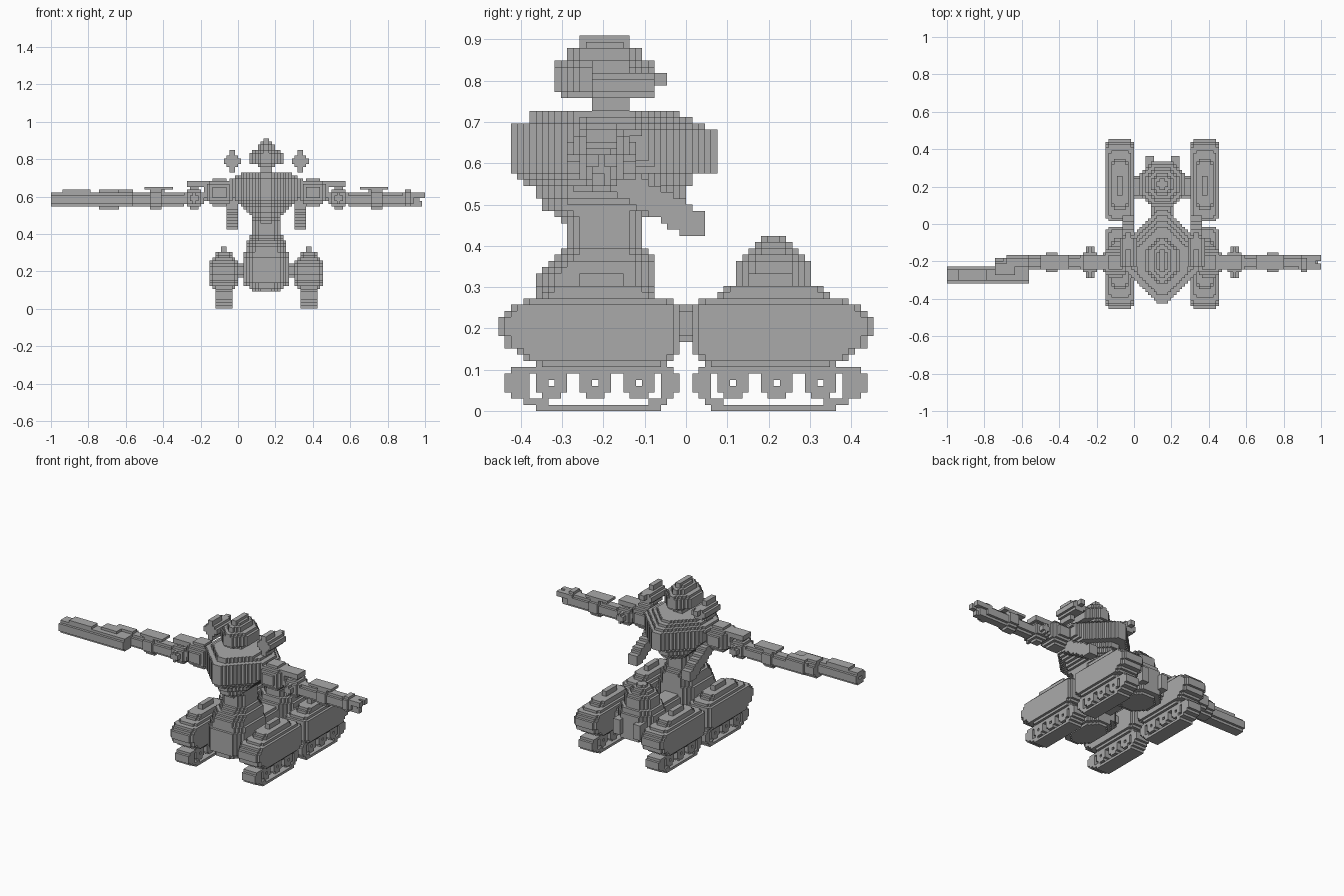
import bpy
import bmesh
import math

if "Cube" in bpy.data.objects:
    bpy.data.objects.remove(bpy.data.objects["Cube"])

V = 1 / 66          # edge length of one cube
CX = 10             # x of the body's middle plane, in cubes

grey = bpy.data.materials.new("grey")
grey.diffuse_color = (0.4, 0.4, 0.4, 1)
grey.use_nodes = True
grey.node_tree.nodes["Principled BSDF"].inputs["Base Color"].default_value = grey.diffuse_color


def block(x0, x1, y0, y1, z0, z1, c=0, axes="xyz"):
    """Cells of a box whose edges are cut back by c cells across the given axes."""
    cells = set()
    for x in range(x0, x1):
        for y in range(y0, y1):
            for z in range(z0, z1):
                d = []
                if "x" in axes:
                    d.append(min(x - x0, x1 - 1 - x))
                if "y" in axes:
                    d.append(min(y - y0, y1 - 1 - y))
                if "z" in axes:
                    d.append(min(z - z0, z1 - 1 - z))
                d.sort()
                if c == 0 or d[0] + d[1] >= c:
                    cells.add((x, y, z))
    return cells


def arm_block(d0, d1, *rest, **kw):
    """Box measured outward from the middle plane, on the right side."""
    return block(CX + d0, CX + d1, *rest, **kw)


def flip_x(cells):
    return {(2 * CX - 1 - x, y, z) for x, y, z in cells}


def flip_y(cells):
    return {(x, -1 - y, z) for x, y, z in cells}


SIDES = [((1, 0, 0), ((1, 0, 0), (1, 1, 0), (1, 1, 1), (1, 0, 1))),
         ((-1, 0, 0), ((0, 0, 0), (0, 0, 1), (0, 1, 1), (0, 1, 0))),
         ((0, 1, 0), ((0, 1, 0), (0, 1, 1), (1, 1, 1), (1, 1, 0))),
         ((0, -1, 0), ((0, 0, 0), (1, 0, 0), (1, 0, 1), (0, 0, 1))),
         ((0, 0, 1), ((0, 0, 1), (1, 0, 1), (1, 1, 1), (0, 1, 1))),
         ((0, 0, -1), ((0, 0, 0), (0, 1, 0), (1, 1, 0), (1, 0, 0)))]


def build(name, cells):
    """Skin a set of cells with its outer faces only."""
    bm = bmesh.new()
    verts = {}
    for x, y, z in sorted(cells):
        for n, corners in SIDES:
            if (x + n[0], y + n[1], z + n[2]) in cells:
                continue
            ring = []
            for a, b, c in corners:
                k = (x + a, y + b, z + c)
                if k not in verts:
                    verts[k] = bm.verts.new((k[0] * V, k[1] * V, k[2] * V))
                ring.append(verts[k])
            bm.faces.new(ring)
    me = bpy.data.meshes.new(name)
    bm.to_mesh(me)
    bm.free()
    me.materials.append(grey)
    ob = bpy.data.objects.new(name, me)
    bpy.context.collection.objects.link(ob)


def build_pair(name, cells):
    build(name + "_right", cells)
    build(name + "_left", flip_x(cells))


# Tread pod: rounded hull with a stepped hatch on top
pod = set()
for z, y0, y1 in [(7, -24, -3), (8, -26, -2), (9, -27, -1), (10, -29, -1), (11, -29, -1),
                  (12, -30, -1), (13, -30, -1), (14, -30, -1), (15, -29, -1), (16, -28, -1),
                  (17, -26, -2)]:
    inset = 1 if z in (7, 17) else 0
    pod |= block(20 + inset, 30 - inset, y0, y1, z, z + 1, 1, "xy")
pod |= block(22, 28, -23, -5, 18, 19, 1, "xy")
pod |= block(22, 28, -22, -6, 19, 20, 1, "xy")
pod |= block(24, 26, -17, -10, 20, 22)

# Track: outer belt, hollowed, with three bored wheels
track = set()
for z, y0, y1 in [(0, -24, -4), (1, -26, -3), (2, -28, -2), (3, -29, -1), (4, -29, -1),
                  (5, -29, -1), (6, -28, -2)]:
    track |= block(22, 28, y0, y1, z, z + 1)
track -= block(22, 28, -22, -6, 1, 2)
track -= block(22, 28, -25, -4, 2, 6)
for y in (-24, -17, -10):
    track |= block(22, 28, y, y + 5, 2, 7, 1, "yz")
    track -= block(22, 28, y + 2, y + 3, 4, 5)

build_pair("front_pod", pod)
build_pair("rear_pod", flip_y(pod))
build_pair("front_track", track)
build_pair("rear_track", flip_y(track))

# Links from the pods to the hull
link = block(17, 20, -17, -9, 11, 16, 1, "yz")
build_pair("front_link", link)
build_pair("rear_link", flip_y(link))
build("hull_neck", block(6, 14, -5, 7, 11, 17, 1, "xz"))

# Front hull: stepped skirt rising to the waist
skirt = set()
for z0, z1, h, y0, y1 in [(6, 7, 5, -22, -6), (7, 9, 6, -24, -5), (9, 18, 8, -25, -5),
                          (18, 20, 8, -24, -5), (20, 22, 7, -24, -5), (22, 23, 7, -23, -5),
                          (23, 24, 7, -22, -5), (24, 25, 6, -21, -5), (25, 26, 6, -20, -6)]:
    skirt |= block(CX - h, CX + h, y0, y1, z0, z1, 3, "xy")
build("front_hull", skirt)
build("waist", block(5, 15, -19, -7, 26, 34, 2, "xy"))

# Rear hull: eight-sided drum with a dome
drum = set()
for z0, z1, h in [(7, 8, 6), (8, 18, 8), (18, 20, 7), (20, 22, 6), (22, 24, 6),
                  (24, 25, 5), (25, 26, 4), (26, 27, 3), (27, 28, 2)]:
    drum |= block(CX - h, CX + h, 14 - h, 14 + h, z0, z1, h // 2, "xy")
build("rear_hull", drum)
build_pair("rear_nozzle", block(13, 16, 20, 24, 10, 16))

# Torso: diamond in plan, wide at the chest and narrow at the waist
torso = set()
for z0, z1, h, y0, y1 in [(30, 31, 4, -20, -7), (31, 32, 5, -21, -6), (32, 33, 5, -23, -2),
                          (33, 34, 6, -23, -1), (34, 35, 7, -24, 0), (35, 36, 8, -24, 0),
                          (36, 37, 9, -26, 1), (37, 38, 10, -27, 1), (38, 39, 11, -28, 5),
                          (39, 40, 12, -28, 5), (40, 44, 13, -28, 5), (44, 45, 14, -28, 5),
                          (45, 46, 13, -28, 3), (46, 47, 11, -25, 1), (47, 48, 9, -25, -1)]:
    mid, r = (y0 + y1) / 2, (y1 - y0) / 2
    for x, y, z in block(CX - h, CX + h, y0, y1, z0, z1):
        if abs(x + 0.5 - CX) + abs(y + 0.5 - mid) <= r + 1:
            torso.add((x, y, z))
build("torso", torso)

# Slanted pipes trailing down behind the chest
pipe = set()
for y in range(-13, 3):
    mid = 38 - 0.6 * (y + 13)
    low = max(28, round(mid - 2.7))
    pipe |= arm_block(10, 14, y, y + 1, low, round(mid + 2.7))
build_pair("back_pipe", pipe)

# Head, neck and antenna blocks beside it
build("neck", block(8, 12, -15, -9, 47, 50))
head = block(7, 13, -20, -6, 50, 51, 1, "xy") | block(4, 16, -21, -5, 51, 55, 4, "xy")
head |= block(5, 15, -21, -5, 55, 56, 4, "xy") | block(7, 13, -19, -7, 56, 58, 2, "xy")
head |= block(8, 12, -17, -9, 58, 59, 1, "xy") | block(9, 11, -17, -9, 59, 60)
build("head", head)
ear = arm_block(9, 15, -15, -5, 50, 54, 1, "xz") | arm_block(11, 13, -15, -9, 48, 56)
ear |= arm_block(11, 13, -5, -3, 52, 54)
build_pair("ear_block", ear)

# Shoulders and upper arms
build_pair("shoulder", arm_block(11, 22, -19, -8, 36, 46, 3))
upper = arm_block(21, 30, -18, -9, 35, 43, 3)
upper |= arm_block(24, 27, -19, -8, 38, 40) | arm_block(25, 26, -19, -8, 37, 41)
build_pair("upper_arm", upper)
build_pair("shoulder_plate", arm_block(19, 28, -16, -11, 43, 45))
fore = arm_block(29, 50, -16, -11, 36, 41, 1, "yz")
build_pair("forearm", fore)
build_pair("elbow", arm_block(37, 41, -17, -10, 35, 43, 2, "yz"))
build_pair("forearm_plate", arm_block(33, 43, -16, -11, 42, 43) | arm_block(36, 39, -15, -12, 41, 42))

# Left arm: long gun held beside the wrist
gun = arm_block(47, 76, -21, -15, 36, 41, 1, "yz")
gun |= arm_block(52, 59, -20, -12, 35, 42, 2, "yz") | arm_block(62, 72, -20, -16, 41, 42)
gun -= arm_block(73, 76, -19, -17, 38, 39)
build("left_gun", flip_x(gun))
build("left_hand", flip_x(arm_block(46, 56, -16, -11, 36, 42, 1)))

# Right arm: wrist and open hand
build("right_wrist", arm_block(40, 48, -16, -11, 36, 41, 1, "yz"))
hand = arm_block(48, 52, -17, -11, 36, 42, 1)
hand |= arm_block(51, 54, -15, -12, 36, 41)
for y, z, tip in [(-16, 39, 56), (-13, 39, 56), (-15, 36, 55)]:
    hand |= arm_block(50, tip, y, y + 2, z, z + 2)
build("right_hand", hand)
